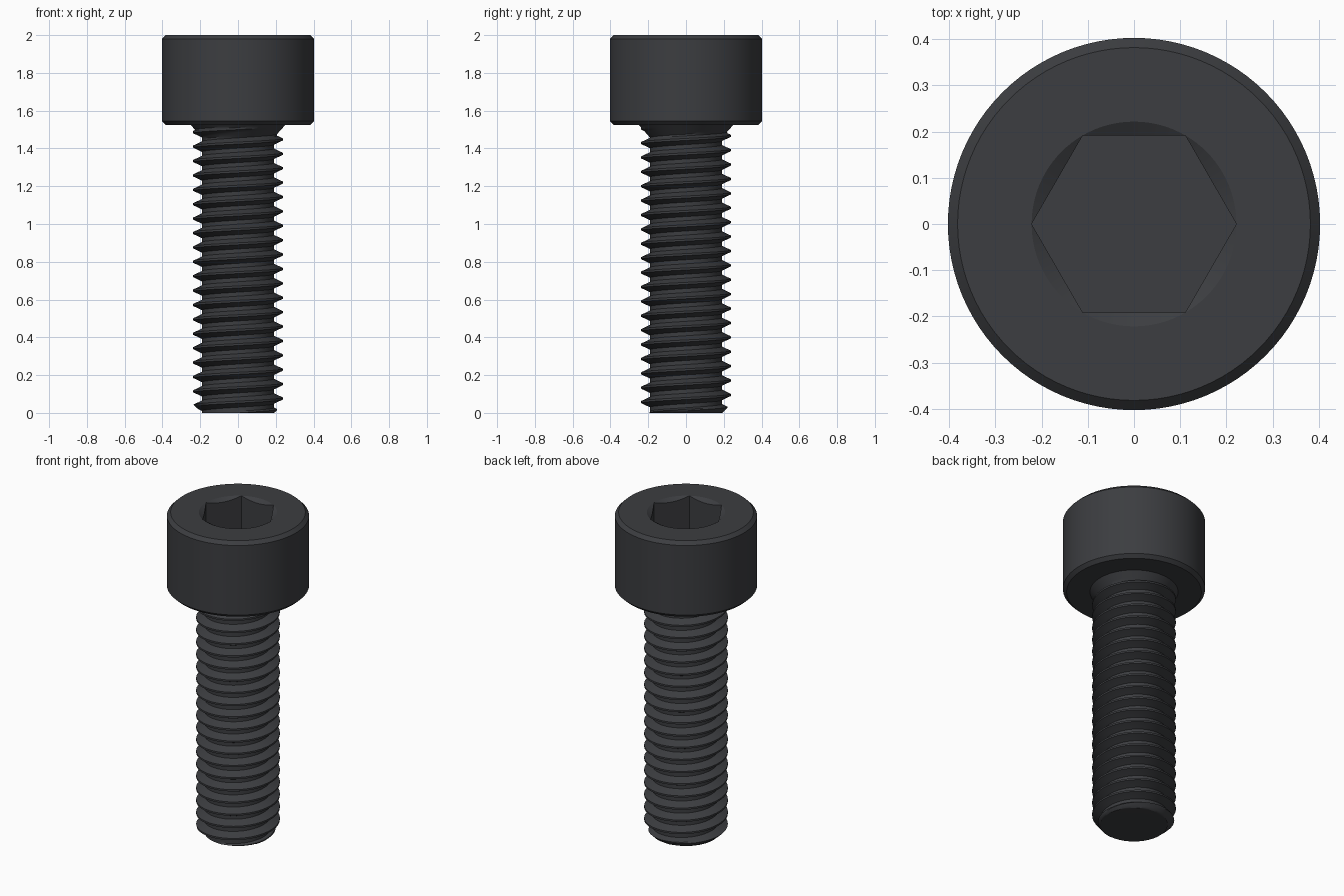
import bpy, bmesh
from math import pi, cos, sin

if "Cube" in bpy.data.objects:
    bpy.data.objects.remove(bpy.data.objects["Cube"])

N = 96                      # segments around the axis
TOP, SEAT = 2.0, 1.524      # head top, underside of head
PITCH, MAJOR, MINOR = 0.0762, 0.237, 0.19

steel = bpy.data.materials.new("dark_steel")
steel.diffuse_color = (0.045, 0.047, 0.052, 1)
steel.use_nodes = True
steel.node_tree.nodes["Principled BSDF"].inputs["Base Color"].default_value = steel.diffuse_color


def finish(bm, name):
    bmesh.ops.remove_doubles(bm, verts=bm.verts, dist=1e-5)
    bmesh.ops.recalc_face_normals(bm, faces=bm.faces)
    me = bpy.data.meshes.new(name)
    bm.to_mesh(me)
    bm.free()
    ob = bpy.data.objects.new(name, me)
    bpy.context.collection.objects.link(ob)
    me.materials.append(steel)
    bpy.ops.object.select_all(action='DESELECT')
    ob.select_set(True)
    bpy.context.view_layer.objects.active = ob
    bpy.ops.object.shade_smooth_by_angle(angle=0.5)
    return ob


def skin(bm, point, rows, cols):
    """Quad grid through point(row, angle)."""
    grid = [[bm.verts.new(point(r, 2 * pi * c / N)) for c in range(cols)] for r in range(rows)]
    for a, b in zip(grid, grid[1:]):
        for c in range(cols - 1):
            bm.faces.new((a[c], a[c + 1], b[c + 1], b[c]))
    return grid


# Head: chamfered cylinder with countersunk hex socket
FLAT = 0.192
CORNER = FLAT / cos(pi / 6)


def hexagon(a):
    return FLAT / cos((a % (pi / 3)) - pi / 6)


rings = [
    lambda a: (0.2, SEAT),
    lambda a: (0.382, SEAT),
    lambda a: (0.403, SEAT + 0.02),
    lambda a: (0.403, TOP - 0.021),
    lambda a: (0.382, TOP),
    lambda a: (CORNER, TOP),
    lambda a: (hexagon(a), TOP - 0.6 * (CORNER - hexagon(a))),
    lambda a: (hexagon(a), TOP - 0.24),
]


def head_point(i, a):
    r, z = rings[i](a)
    return r * cos(a), r * sin(a), z


bm = bmesh.new()
grid = skin(bm, head_point, len(rings), N + 1)
bm.faces.new(grid[-1][:N])
finish(bm, "socket_head")

# Threaded shank: helical profile, chamfered tip, flared into the head
profile = [(-0.07, 1), (0.07, 1), (0.16, 0.67), (0.25, 0.36), (0.36, 0), (0.5, 0),
           (0.64, 0), (0.75, 0.36), (0.84, 0.67)]
M = len(profile)
TURNS = int(SEAT / PITCH) + 4


def thread_point(i, a):
    turn, k = divmod(i, M)
    f, h = profile[k]
    z = (turn - 2 + f + a / (2 * pi)) * PITCH
    z = min(max(z, 0), SEAT)
    r = MINOR + (MAJOR - MINOR) * h
    r = min(r, MINOR + 0.003 + z)                     # tip chamfer
    if z == 0:
        r = MINOR
    flare = 0.25 - 0.9 * (SEAT - z)                   # thread runout under head
    r = max(r, flare)
    return r * cos(a), r * sin(a), z


bm = bmesh.new()
grid = skin(bm, thread_point, TURNS * M, N + 1)
bm.faces.new([bm.verts.new((MINOR * cos(2 * pi * c / N), MINOR * sin(2 * pi * c / N), 0))
              for c in range(N)])
finish(bm, "threaded_shank")
